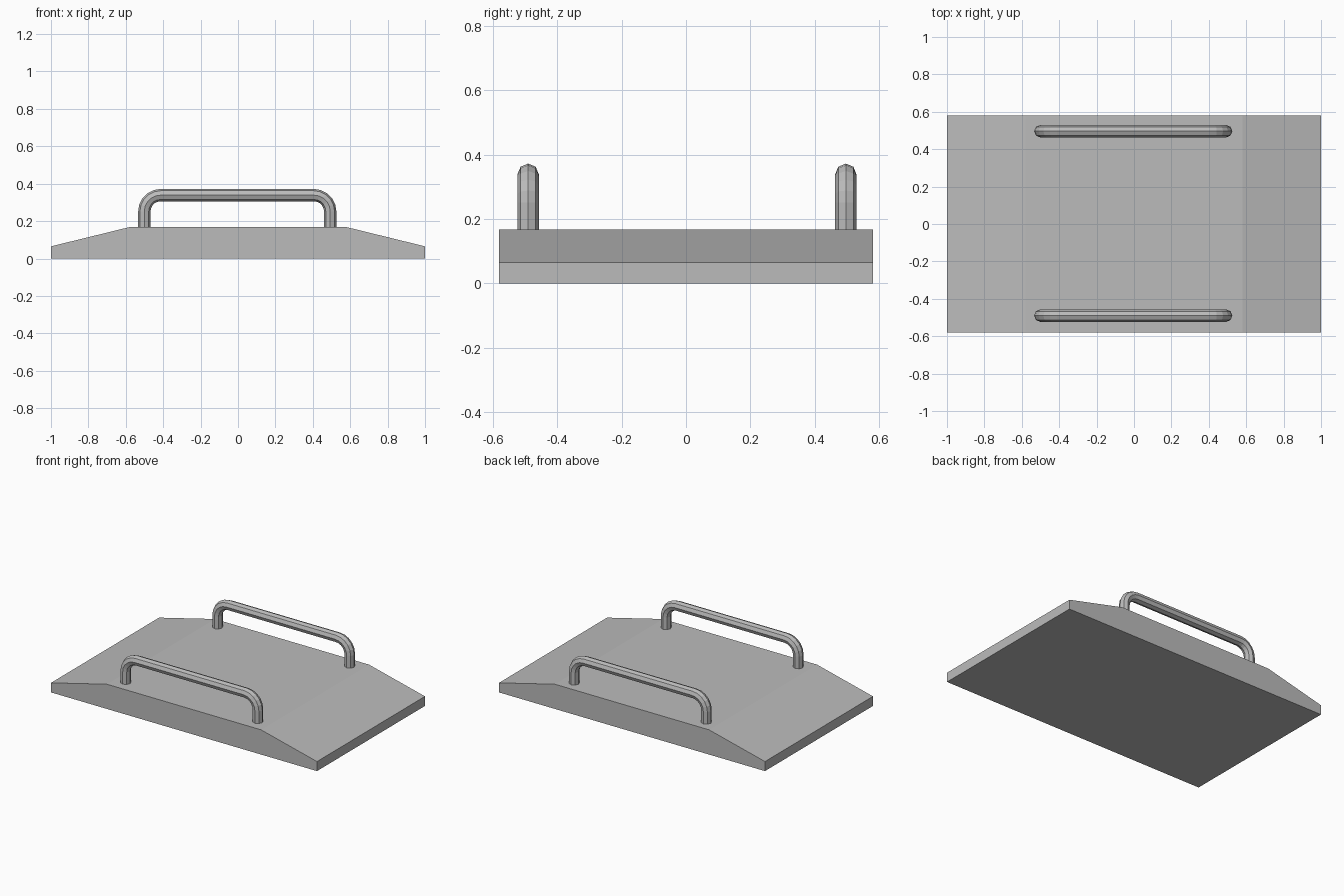
import bpy
import bmesh
from math import cos, sin, pi
from mathutils import Vector

cube = bpy.data.objects.get("Cube")
if cube:
    bpy.data.objects.remove(cube, do_unlink=True)

grey = bpy.data.materials.new("plain grey")
grey.use_nodes = True
colour = (0.5, 0.5, 0.5, 1)
grey.diffuse_color = colour
grey.node_tree.nodes["Principled BSDF"].inputs["Base Color"].default_value = colour


def finish(name, bm):
    bmesh.ops.recalc_face_normals(bm, faces=bm.faces)
    mesh = bpy.data.meshes.new(name)
    bm.to_mesh(mesh)
    bm.free()
    mesh.materials.append(grey)
    obj = bpy.data.objects.new(name, mesh)
    bpy.context.collection.objects.link(obj)
    return obj


# Sloped-end slab: side profile extruded across the depth
def build_deck(half_depth):
    half = [(1, 0), (1, 0.065), (0.58, 0.168)]
    profile = half + [(-x, z) for x, z in reversed(half)]
    bm = bmesh.new()
    face = bm.faces.new([bm.verts.new((x, -half_depth, z)) for x, z in profile])
    moved = bmesh.ops.extrude_face_region(bm, geom=[face], use_keep_orig=True)["geom"]
    verts = [v for v in moved if isinstance(v, bmesh.types.BMVert)]
    bmesh.ops.translate(bm, verts=verts, vec=(0, 2 * half_depth, 0))
    finish("deck", bm)


# Bent tube handle: octagonal rings swept along a rounded arch
def build_handle(name, y, span=0.497, top=0.339, foot=0.165,
                 bend=0.088, radius=0.033, sides=8, steps=5):
    stations = [(span, foot, 0)]
    for i in range(steps + 1):
        a = i / steps * pi / 2
        stations.append((span - bend + bend * cos(a), top - bend + bend * sin(a), a))
    stations += [(-x, z, pi - a) for x, z, a in reversed(stations)]

    bm = bmesh.new()
    rings = []
    for x, z, a in stations:
        outward = Vector((cos(a), 0, sin(a)))
        centre = Vector((x - 0.004, y, z))
        ring = []
        for k in range(sides):
            t = 2 * pi * k / sides
            ring.append(bm.verts.new(
                centre + radius * (outward * cos(t) + Vector((0, sin(t), 0)))))
        rings.append(ring)
    for r0, r1 in zip(rings, rings[1:]):
        for k in range(sides):
            n = (k + 1) % sides
            bm.faces.new((r0[k], r0[n], r1[n], r1[k]))
    bm.faces.new(rings[0])
    bm.faces.new(rings[-1])
    finish(name, bm)


build_deck(0.58)
build_handle("front_handle", -0.49)
build_handle("back_handle", 0.496)
